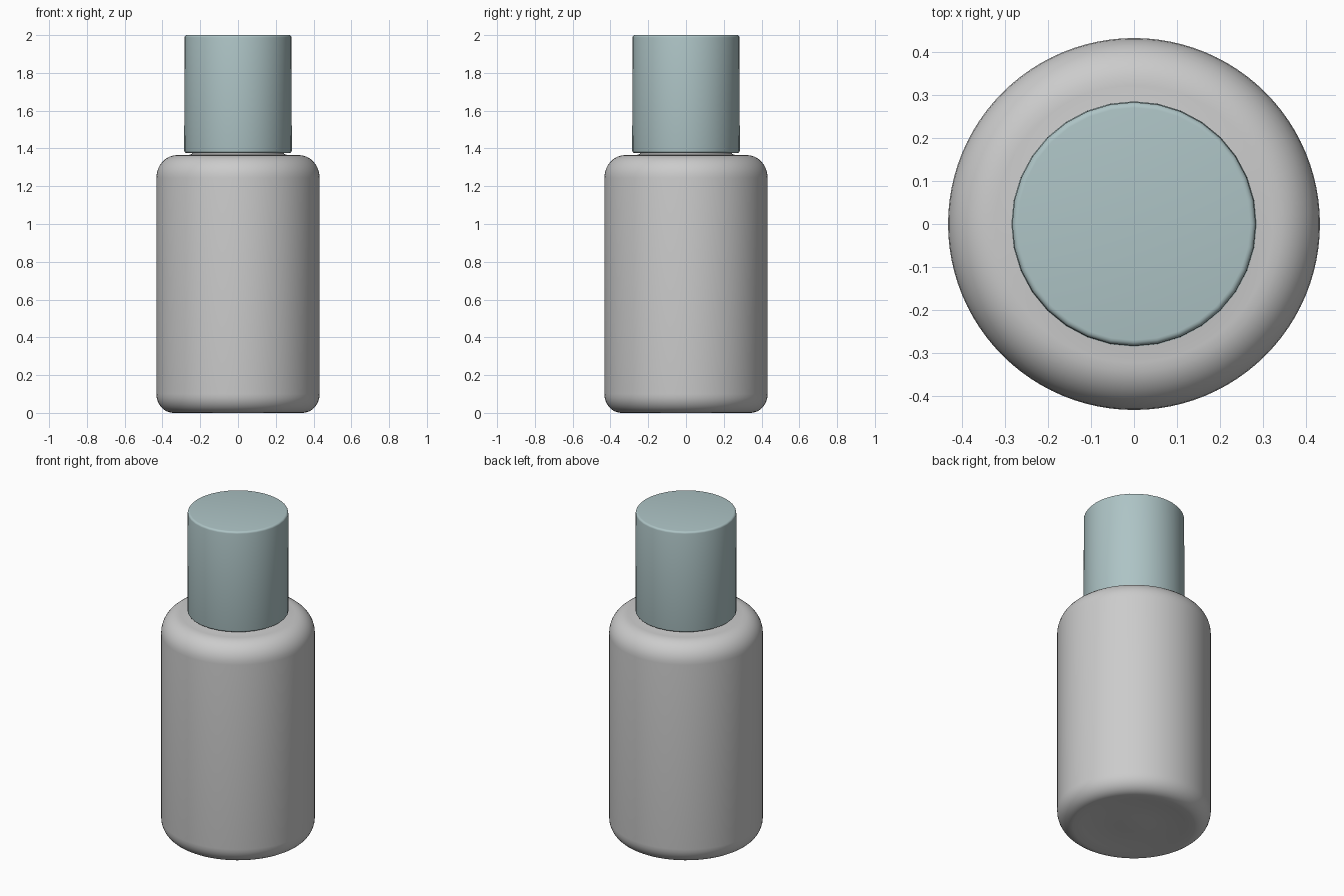
import bpy, bmesh, math

if "Cube" in bpy.data.objects:
    bpy.data.objects.remove(bpy.data.objects["Cube"])


def arc(cx, cz, rx, rz, a0, a1, n=8):
    """Points on an elliptical corner, angles in degrees."""
    return [(cx + rx * math.cos(math.radians(a0 + (a1 - a0) * i / n)),
             cz + rz * math.sin(math.radians(a0 + (a1 - a0) * i / n))) for i in range(n + 1)]


def lathe(name, profile, sides, angle=40):
    """Spin an (r, z) profile around z, with poles where r is 0."""
    bm = bmesh.new()
    rings = []
    for r, z in profile:
        if r < 1e-6:
            rings.append([bm.verts.new((0, 0, z))] * sides)
        else:
            rings.append([bm.verts.new((r * math.cos(2 * math.pi * i / sides),
                                        r * math.sin(2 * math.pi * i / sides), z))
                          for i in range(sides)])
    for a, b in zip(rings, rings[1:]):
        for i in range(sides):
            j = (i + 1) % sides
            bm.faces.new(dict.fromkeys((a[i], a[j], b[j], b[i])))
    bmesh.ops.recalc_face_normals(bm, faces=bm.faces)
    mesh = bpy.data.meshes.new(name)
    bm.to_mesh(mesh)
    bm.free()
    obj = bpy.data.objects.new(name, mesh)
    bpy.context.collection.objects.link(obj)
    bpy.ops.object.select_all(action='DESELECT')
    bpy.context.view_layer.objects.active = obj
    obj.select_set(True)
    bpy.ops.object.shade_smooth_by_angle(angle=math.radians(angle))
    return obj


# Bottle body: slightly dished base, rounded foot and shoulder, short neck
body = [(0, 0.012), (0.05, 0.009), (0.08, 0.012), (0.2, 0.01), (0.29, 0.006)]
body += arc(0.342, 0.1, 0.09, 0.1, -90, 0)
body += arc(0.322, 1.245, 0.11, 0.12, 0, 90)
body += [(0.26, 1.366), (0.245, 1.37), (0.24, 1.385), (0.24, 1.42), (0, 1.42)]
lathe("bottle_body", body, 96)

# Cap: slightly tapered cylinder with softened rims
cap = [(0, 1.376), (0.272, 1.376)]
cap += arc(0.272, 1.388, 0.013, 0.012, -90, 0, 4)
cap += arc(0.27, 1.988, 0.013, 0.012, 0, 90, 4)
cap += [(0, 2.0)]
cap_obj = lathe("cap", cap, 32)
mat = bpy.data.materials.new("pale_teal")
mat.diffuse_color = (0.42, 0.55, 0.56, 1)
mat.use_nodes = True
mat.node_tree.nodes["Principled BSDF"].inputs["Base Color"].default_value = mat.diffuse_color
cap_obj.data.materials.append(mat)
